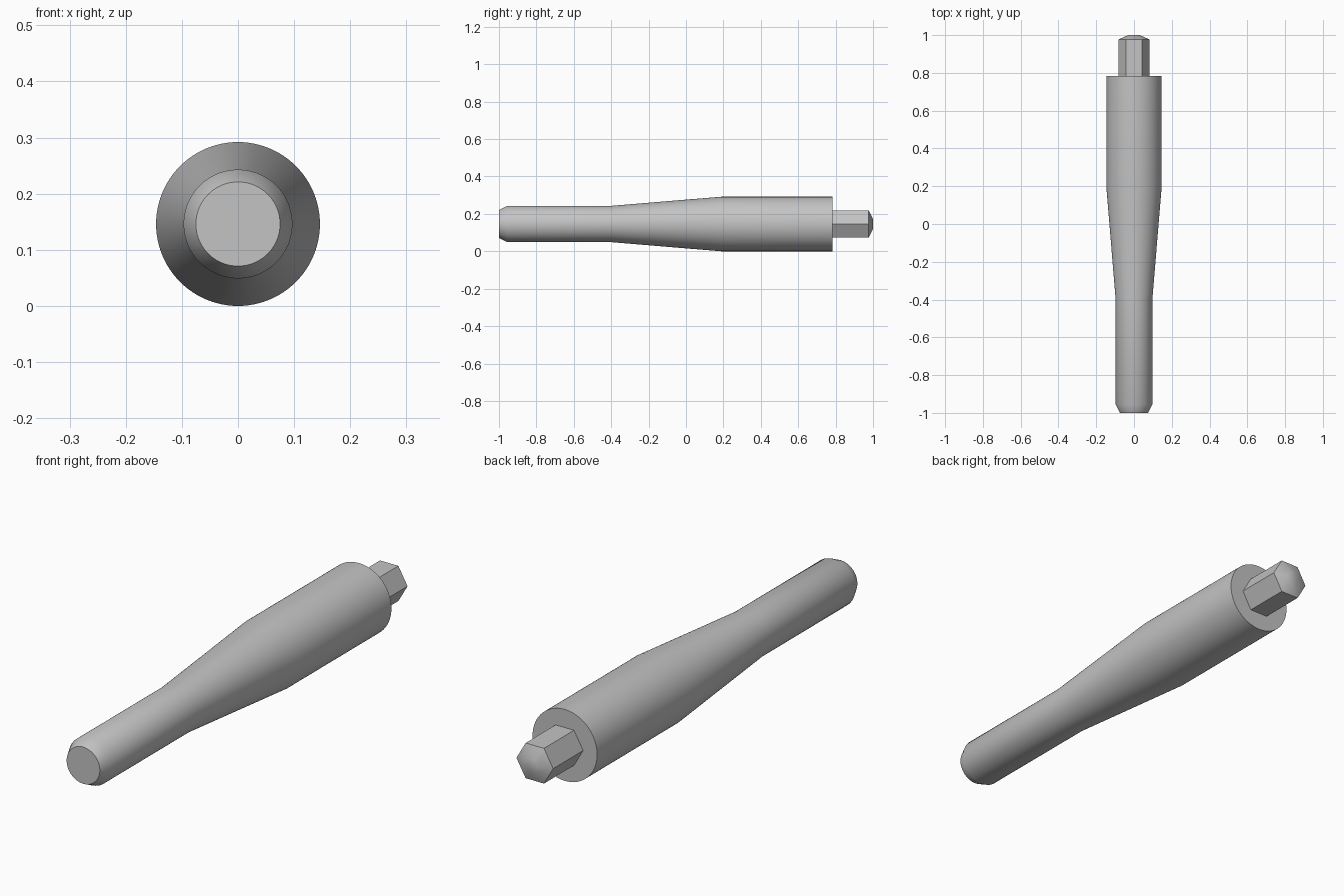
import bpy
import bmesh
from math import cos, sin, pi, radians

cube = bpy.data.objects.get("Cube")
if cube:
    bpy.data.objects.remove(cube, do_unlink=True)

AXIS_Z = 0.146  # height of the centre line

# Material
COLOUR = (0.55, 0.55, 0.55, 1)
grey = bpy.data.materials.new("plain grey")
grey.use_nodes = True
grey.diffuse_color = COLOUR
grey.node_tree.nodes["Principled BSDF"].inputs["Base Color"].default_value = COLOUR


def lathe(name, profile, sides):
    """Closed solid along y from (y, radius) stations."""
    bm = bmesh.new()
    rings = []
    for y, r in profile:
        rings.append([bm.verts.new((r * cos(2 * pi * i / sides), y,
                                    AXIS_Z + r * sin(2 * pi * i / sides)))
                      for i in range(sides)])
    for a, b in zip(rings, rings[1:]):
        for i in range(sides):
            j = (i + 1) % sides
            bm.faces.new((a[i], a[j], b[j], b[i]))
    bm.faces.new(rings[0])
    bm.faces.new(rings[-1])
    bmesh.ops.recalc_face_normals(bm, faces=bm.faces)
    mesh = bpy.data.meshes.new(name)
    bm.to_mesh(mesh)
    bm.free()
    mesh.materials.append(grey)
    obj = bpy.data.objects.new(name, mesh)
    bpy.context.collection.objects.link(obj)
    bpy.ops.object.select_all(action='DESELECT')
    obj.select_set(True)
    bpy.context.view_layer.objects.active = obj
    bpy.ops.object.shade_smooth_by_angle(angle=radians(32))
    return obj


# Round body: chamfered nose, slim shank, taper, thick barrel
lathe("tapered_body", [(-1, 0.075), (-0.955, 0.097), (-0.4, 0.097),
                       (0.19, 0.146), (0.783, 0.146)], 96)

# Hexagonal drive with a blunt chamfered end
lathe("hex_drive", [(0.75, 0.083), (0.977, 0.083), (1, 0.03)], 6)
